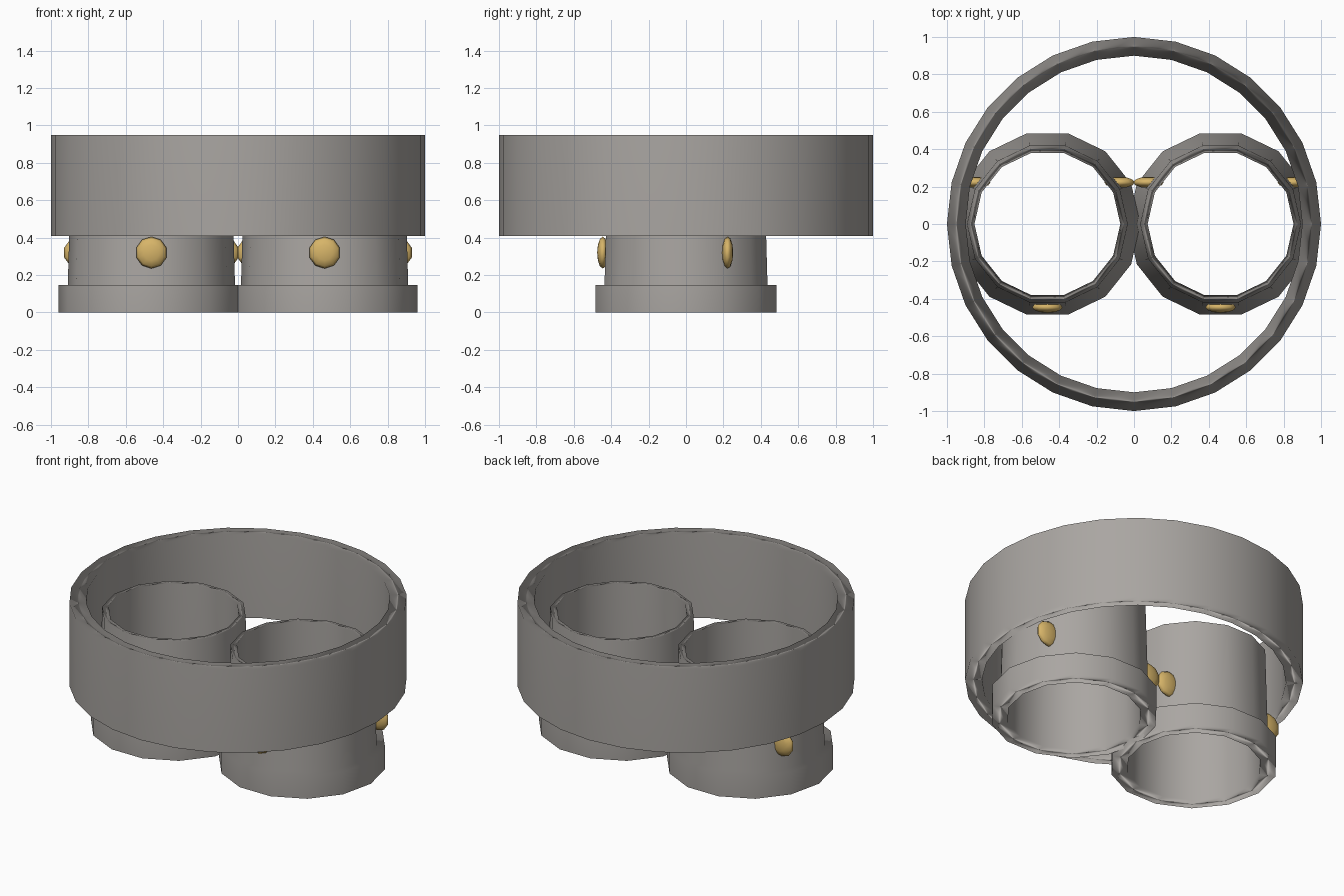
import bpy, bmesh, math
from mathutils import Matrix

if "Cube" in bpy.data.objects:
    bpy.data.objects.remove(bpy.data.objects["Cube"])


def material(name, rgb):
    mat = bpy.data.materials.new(name)
    mat.diffuse_color = (*rgb, 1)
    mat.use_nodes = True
    mat.node_tree.nodes["Principled BSDF"].inputs["Base Color"].default_value = mat.diffuse_color
    return mat


gold = material("gold", (0.68, 0.46, 0.14))
stone = material("warm_grey", (0.40, 0.38, 0.36))


def finish(name, bm, mat):
    mesh = bpy.data.meshes.new(name)
    bmesh.ops.recalc_face_normals(bm, faces=bm.faces)
    bm.to_mesh(mesh)
    bm.free()
    mesh.shade_smooth()
    mesh.materials.append(mat)
    obj = bpy.data.objects.new(name, mesh)
    bpy.context.collection.objects.link(obj)
    return obj


def lathe(name, profile, sides, cx=0.0):
    """Revolve a closed (radius, z) profile around a vertical axis at x = cx."""
    bm = bmesh.new()
    rings = []
    for i in range(sides):
        a = math.tau * i / sides
        rings.append([bm.verts.new((cx + r * math.cos(a), r * math.sin(a), z))
                      for r, z in profile])
    n = len(profile)
    for i in range(sides):
        a, b = rings[i], rings[(i + 1) % sides]
        for j in range(n):
            k = (j + 1) % n
            bm.faces.new((a[j], b[j], b[k], a[k]))
    obj = finish(name, bm, stone)
    # large walls dominate the shading, rims blend into them
    mod = obj.modifiers.new("weighted_normals", 'WEIGHTED_NORMAL')
    mod.mode = 'FACE_AREA'
    mod.weight = 80


# wide upper band
lathe("outer_band", [(1.0, 0.41), (1.0, 0.95), (0.90, 0.95), (0.90, 0.41)], 28)

for side, cx in (("left", -0.463), ("right", 0.463)):
    # tapered tube with a thicker foot collar
    lathe(side + "_tube",
          [(0.497, 0.0), (0.497, 0.147), (0.447, 0.147),
           (0.43, 0.745), (0.39, 0.745), (0.40, 0.0)], 14, cx)

    # three flattened studs around each tube
    for i, deg in enumerate((30, 150, 270)):
        a = math.radians(deg)
        bm = bmesh.new()
        bmesh.ops.create_uvsphere(bm, u_segments=10, v_segments=6, radius=1,
                                  matrix=Matrix.Rotation(math.pi / 2, 4, 'X'))
        bmesh.ops.scale(bm, vec=(0.085, 0.03, 0.085), verts=bm.verts)
        bmesh.ops.translate(bm, verts=bm.verts,
                            vec=(cx + 0.445 * math.cos(a), 0.445 * math.sin(a), 0.32))
        finish(f"{side}_stud_{i + 1}", bm, gold)
